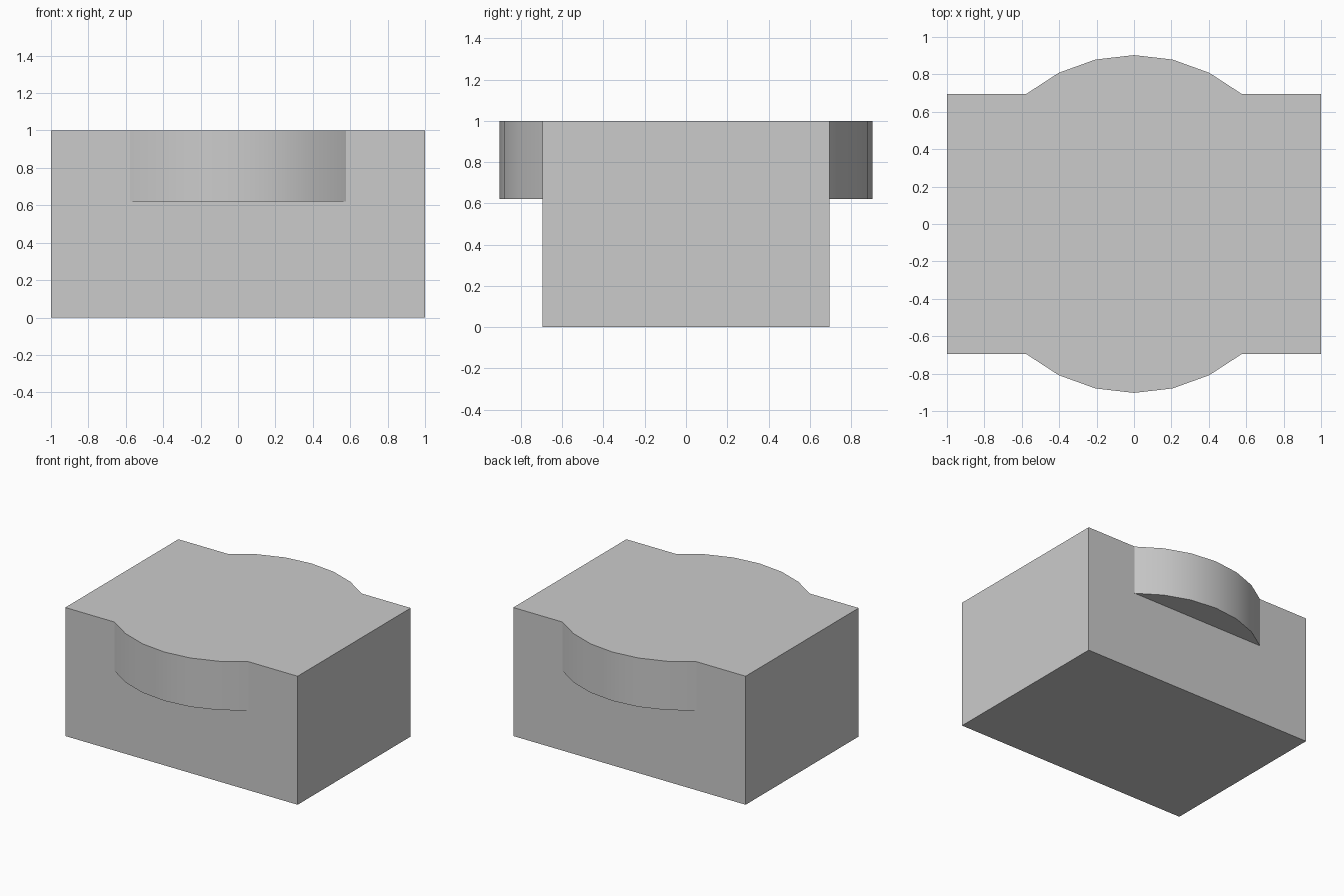
import bpy, bmesh
from math import sin, cos, asin, sqrt, radians

default = bpy.data.objects.get("Cube")
if default:
    bpy.data.objects.remove(default, do_unlink=True)

HALF_X, HALF_Y, HEIGHT = 1.0, 0.695, 1.0
LEDGE_Z, RADIUS, SEGMENTS = 0.62, 0.903, 6
REACH = asin(sqrt(RADIUS**2 - HALF_Y**2) / RADIUS)   # half angle of the bulge

grey = bpy.data.materials.new("light_grey")
grey.use_nodes = True
grey.diffuse_color = (0.6, 0.6, 0.6, 1)
grey.node_tree.nodes["Principled BSDF"].inputs["Base Color"].default_value = grey.diffuse_color

bm = bmesh.new()


def arc(side, z):
    """Bulge outline on one side, running anticlockwise seen from above."""
    angles = [REACH * (2 * i / SEGMENTS - 1) for i in range(SEGMENTS + 1)]
    return [bm.verts.new((-side * RADIUS * sin(a), side * RADIUS * cos(a), z))
            for a in angles]


def side_corners(side, z):
    """The two block corners on one side, in the same order as the arc."""
    return [bm.verts.new((side * x, side * HALF_Y, z)) for x in (HALF_X, -HALF_X)]


top_loop, bottom_loop = [], []
for side in (-1, 1):
    upper, lower = arc(side, HEIGHT), arc(side, LEDGE_Z)
    start, end = side_corners(side, HEIGHT)
    base_start, base_end = side_corners(side, 0)

    # Curved ledge wall and its flat underside
    for i in range(SEGMENTS):
        bm.faces.new((upper[i], lower[i], lower[i + 1], upper[i + 1]))
    bm.faces.new(lower)

    # Block wall notched around the ledge
    bm.faces.new((start, base_start, base_end, end,
                  upper[-1], lower[-1], lower[0], upper[0]))
    top_loop += [start, *upper, end]
    bottom_loop += [base_start, base_end]

# Top, bottom and the two plain ends
bm.faces.new(top_loop)
bm.faces.new(bottom_loop)
n = len(top_loop) // 2
bm.faces.new((top_loop[n - 1], bottom_loop[1], bottom_loop[2], top_loop[n]))
bm.faces.new((top_loop[-1], bottom_loop[3], bottom_loop[0], top_loop[0]))
bmesh.ops.recalc_face_normals(bm, faces=bm.faces)

mesh = bpy.data.meshes.new("block_with_ledges")
bm.to_mesh(mesh)
bm.free()
mesh.materials.append(grey)
block = bpy.data.objects.new("block_with_ledges", mesh)
bpy.context.collection.objects.link(block)

bpy.ops.object.select_all(action="DESELECT")
block.select_set(True)
bpy.context.view_layer.objects.active = block
bpy.ops.object.shade_smooth_by_angle(angle=radians(30))
